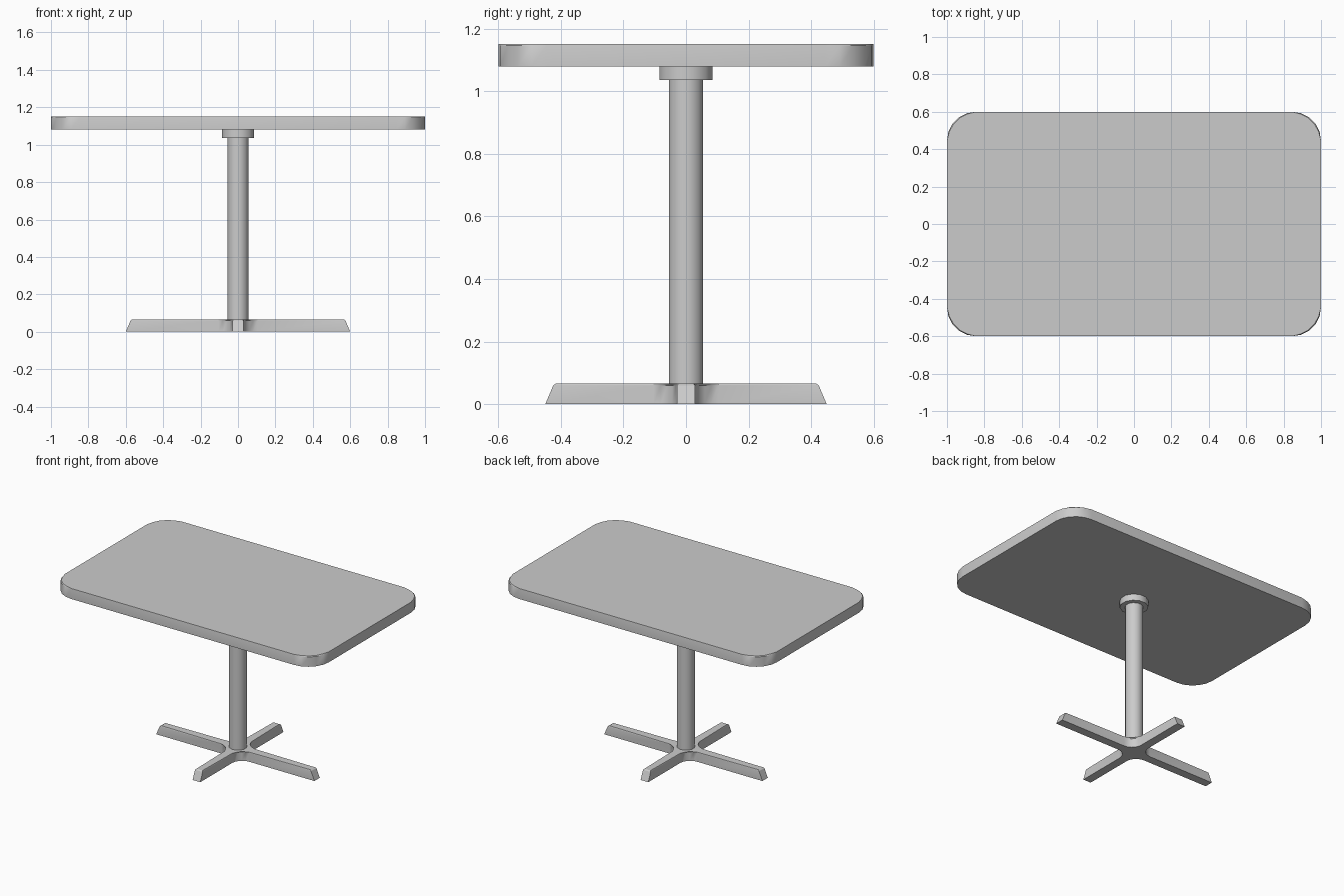
import bpy, bmesh, math

if "Cube" in bpy.data.objects:
    bpy.data.objects.remove(bpy.data.objects["Cube"])


def arc(cx, cy, r, a0, a1, n):
    return [(cx + r * math.cos(math.radians(a0 + (a1 - a0) * i / n)),
             cy + r * math.sin(math.radians(a0 + (a1 - a0) * i / n))) for i in range(n + 1)]


def slab(name, bottom, top, z0, z1, bevel=0.0):
    """Loft a solid between two matching outlines, optionally softening the top rim."""
    bm = bmesh.new()
    lo = [bm.verts.new((x, y, z0)) for x, y in bottom]
    hi = [bm.verts.new((x, y, z1)) for x, y in top]
    n = len(lo)
    bm.faces.new(lo[::-1])
    cap = bm.faces.new(hi)
    for i in range(n):
        j = (i + 1) % n
        bm.faces.new((lo[i], lo[j], hi[j], hi[i]))
    if bevel:
        bmesh.ops.bevel(bm, geom=list(cap.edges), offset=bevel, segments=1,
                        affect='EDGES', profile=0.5)
    bmesh.ops.recalc_face_normals(bm, faces=bm.faces)
    mesh = bpy.data.meshes.new(name)
    bm.to_mesh(mesh)
    bm.free()
    ob = bpy.data.objects.new(name, mesh)
    bpy.context.collection.objects.link(ob)
    bpy.ops.object.select_all(action='DESELECT')
    ob.select_set(True)
    bpy.context.view_layer.objects.active = ob
    bpy.ops.object.shade_smooth_by_angle(angle=math.radians(31))
    return ob


# Tabletop: rounded rectangle
R = 0.155
outline = []
for k, (sx, sy) in enumerate([(1, 1), (-1, 1), (-1, -1), (1, -1)]):
    outline += arc(sx * (1 - R), sy * (0.6 - R), R, 90 * k, 90 * k + 90, 5)
slab("tabletop", outline, outline, 1.08, 1.152, 0.005)

# Column and mounting collar: twelve-sided
for name, r, z0, z1 in [("column", 0.057, 0.06, 1.04), ("collar", 0.088, 1.036, 1.082)]:
    ring = arc(0, 0, r, 15, 345, 11)
    slab(name, ring, ring, z0, z1)


# Cross-shaped foot with filleted inner corners and sloping arm ends
def cross(lx, ly, w=0.029, r=0.075):
    c = w + r
    pts = []
    for k in range(4):
        a = math.radians(90 * k)
        length = ly if k % 2 else lx
        local = [(length, -w), (length, w)] + arc(c, c, r, 270, 180, 5)
        pts += [(x * math.cos(a) - y * math.sin(a),
                 x * math.sin(a) + y * math.cos(a)) for x, y in local]
    return pts


slab("cross_foot", cross(0.6, 0.45), cross(0.572, 0.422), 0.0, 0.066, 0.006)
